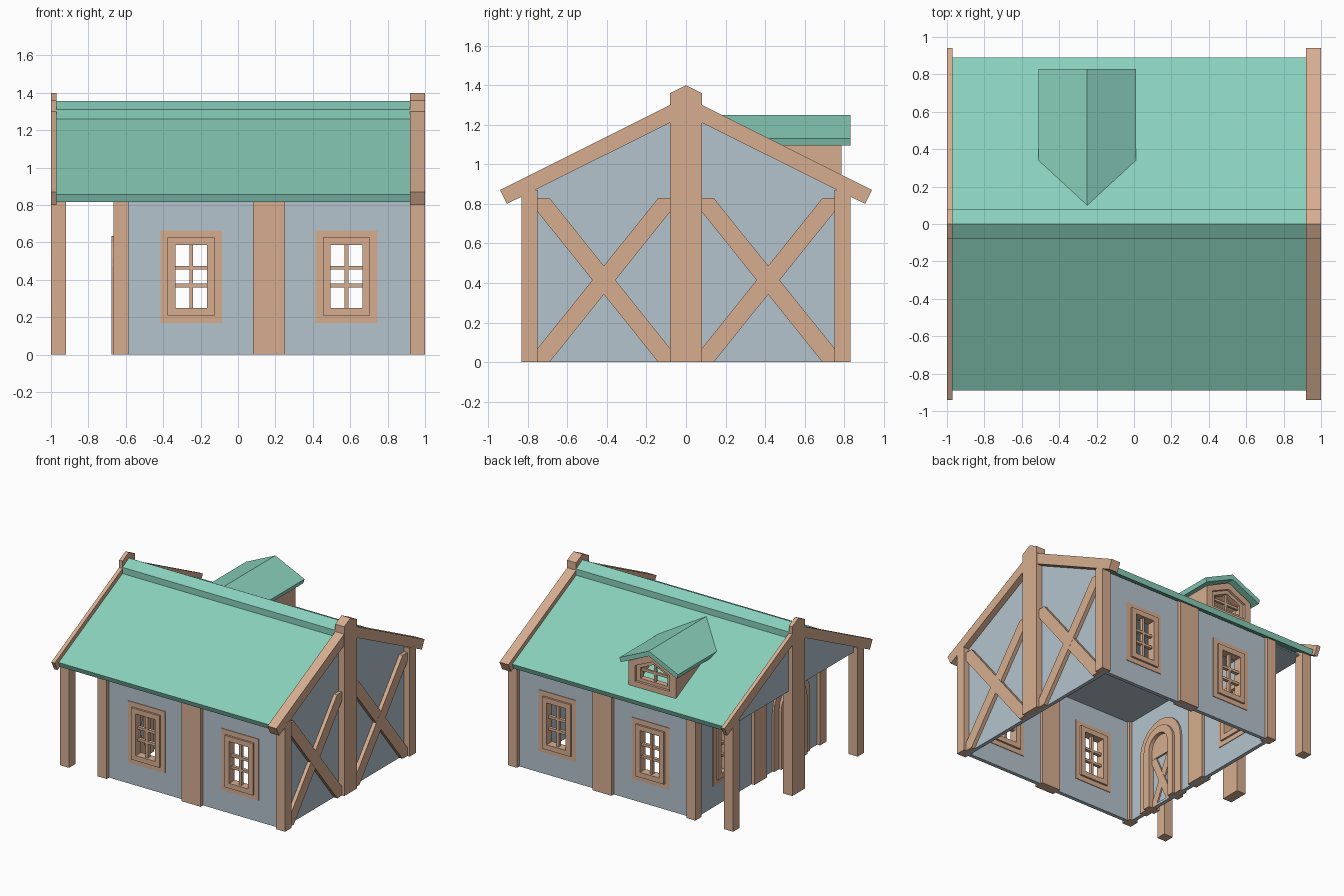
import bpy, bmesh, math

if "Cube" in bpy.data.objects:
    bpy.data.objects.remove(bpy.data.objects["Cube"])


def material(name, rgb):
    m = bpy.data.materials.new(name)
    m.diffuse_color = (*rgb, 1)
    m.use_nodes = True
    m.node_tree.nodes["Principled BSDF"].inputs["Base Color"].default_value = m.diffuse_color
    return m


WOOD = material("wood", (0.68, 0.42, 0.28))
WALL = material("plaster", (0.46, 0.55, 0.61))
ROOF = material("green_roof", (0.25, 0.63, 0.50))


def panel(name, loops, axis, a, b, mat):
    """Extrude a filled outline (with holes) from a to b along x, y or z."""
    cu = bpy.data.curves.new(name, 'CURVE')
    cu.dimensions, cu.fill_mode = '2D', 'BOTH'
    cu.extrude = abs(b - a) / 2
    for pts in loops:
        s = cu.splines.new('POLY')
        s.points.add(len(pts) - 1)
        for p, (u, v) in zip(s.points, pts):
            p.co = (u, v, 0, 1)
        s.use_cyclic_u = True
    tmp = bpy.data.objects.new(name + "_outline", cu)
    bpy.context.collection.objects.link(tmp)
    dg = bpy.context.evaluated_depsgraph_get()
    me = bpy.data.meshes.new_from_object(tmp.evaluated_get(dg))
    bpy.data.objects.remove(tmp)
    mid = (a + b) / 2
    bm = bmesh.new()
    bm.from_mesh(me)
    bmesh.ops.remove_doubles(bm, verts=bm.verts, dist=1e-5)
    for v in bm.verts:
        u, w, d = v.co
        v.co = {'x': (mid + d, u, w), 'y': (u, mid + d, w), 'z': (u, w, mid + d)}[axis]
    bmesh.ops.recalc_face_normals(bm, faces=bm.faces)
    for f in bm.faces:
        f.smooth = False
    bm.to_mesh(me)
    bm.free()
    me.materials.clear()
    me.materials.append(mat)
    ob = bpy.data.objects.new(name, me)
    bpy.context.collection.objects.link(ob)
    return ob


def rect(u0, u1, v0, v1):
    return [(u0, v0), (u1, v0), (u1, v1), (u0, v1)]


def box(name, x0, x1, y0, y1, z0, z1, mat=WOOD):
    return panel(name, [rect(x0, x1, y0, y1)], 'z', z0, z1, mat)


def arch(c, r, spring=0.47, z0=0.0):
    top = [(c + r * math.cos(math.pi * i / 10), spring + r * math.sin(math.pi * i / 10)) for i in range(11)]
    return [(c - r, z0), (c + r, z0)] + top


def win(c, grow):
    return rect(c - 0.085 - grow, c + 0.085 + grow, 0.25 - grow, 0.585 + grow)


def window(name, c, axis, face):
    """Flush outer casing, raised inner frame and glazing bars."""
    s = 1 if face > 0 else -1
    out = lambda d: face + s * d
    panel(name + "_casing", [win(c, 0.08), win(c, 0.041)], axis, out(0.005), out(-0.035), WOOD)
    panel(name + "_frame", [win(c, 0.041), win(c, 0)], axis, out(0.02), out(-0.05), WOOD)
    panel(name + "_mullion", [rect(c - 0.01, c + 0.01, 0.25, 0.585)], axis, out(0.0), out(-0.03), WOOD)
    for i, z in enumerate((0.37, 0.465)):
        panel(f"{name}_bar_{i}", [rect(c - 0.085, c + 0.085, z - 0.01, z + 0.01)],
              axis, out(-0.002), out(-0.028), WOOD)


# Long walls, front and back
for s, side in ((-1, "front"), (1, "back")):
    panel(side + "_wall", [rect(-0.62, 0.93, 0, 0.85), win(-0.25, 0.06), win(0.58, 0.06)],
          'y', s * 0.77, s * 0.80, WALL)
    for i, c in enumerate((-0.25, 0.58)):
        window(f"{side}_window_{i}", c, 'y', s * 0.80)
    y0, y1 = sorted((s * 0.75, s * 0.83))
    for nm, x0, x1 in (("left", -0.665, -0.585), ("middle", 0.08, 0.25), ("right", 0.92, 1.0),
                       ("porch", -1.0, -0.92)):
        box(f"{side}_{nm}_post", x0, x1, y0, y1, 0, 0.87, WOOD)

# Left wall behind the porch, with window and arched door
panel("left_wall", [rect(-0.78, 0.78, 0, 0.84), win(0.41, 0.06), arch(-0.41, 0.19, z0=0.02)],
      'x', -0.64, -0.61, WALL)
window("left_window", 0.41, 'x', -0.64)
box("left_middle_post", -0.665, -0.585, -0.08, 0.08, 0, 0.83)


def arch_frame(name, r0, r1, x0, x1):
    # Open-bottomed arch band drawn as one outline
    panel(name, [arch(-0.41, r0)[1:] + [(-0.41 - r0, 0), (-0.41 - r1, 0)] + arch(-0.41, r1)[:0:-1]],
          'x', x0, x1, WOOD)


arch_frame("door_casing", 0.23, 0.165, -0.655, -0.595)
arch_frame("door_frame", 0.165, 0.105, -0.675, -0.575)
panel("door_panel", [arch(-0.41, 0.105)], 'x', -0.63, -0.62, WALL)
panel("door_top", [arch(-0.41, 0.105, z0=0.40)], 'x', -0.645, -0.605, WOOD)
for s in (-1, 1):
    panel("door_brace", [[(-0.41 - s * 0.105, 0), (-0.41 - s * 0.06, 0),
                          (-0.41 + s * 0.105, 0.36), (-0.41 + s * 0.105, 0.40),
                          (-0.41 + s * 0.06, 0.40), (-0.41 - s * 0.105, 0.05)]],
          'x', -0.642 - s * 0.001, -0.608 - s * 0.001, WOOD)

# Gable walls and ceiling
panel("right_gable_wall", [[(-0.8, 0), (0.8, 0), (0.8, 0.86), (0, 1.255), (-0.8, 0.86)]], 'x', 0.92, 0.95, WALL)
panel("left_gable_wall", [[(-0.8, 0.83), (0.8, 0.83), (0.8, 0.86), (0, 1.255), (-0.8, 0.86)]],
      'x', -0.965, -0.945, WALL)
box("ceiling", -0.95, 0.93, -0.79, 0.79, 0.83, 0.84, WALL)

# Crossed braces on the right gable
for s in (-1, 1):
    up = [(0.08, 0), (0.14, 0), (0.75, 0.76), (0.75, 0.83), (0.69, 0.83), (0.08, 0.07)]
    down = [(0.83 - y, z) for y, z in up]
    for nm, pts, x in (("rising", up, 0.98), ("falling", down, 0.979)):
        panel(f"{nm}_brace", [[(s * y, z) for y, z in pts]], 'x', 0.94, x, WOOD)

# King posts with pointed tops
def king(name, z0, x0, x1):
    panel(name, [[(-0.08, z0), (0.08, z0), (0.08, 1.36), (0, 1.40), (-0.08, 1.36)]], 'x', x0, x1, WOOD)


king("right_king_post", 0, 0.92, 1.0)
king("left_king_post_top", 1.2, -1.0, -0.97)
box("left_king_post", -1.0, -0.92, -0.08, 0.08, 0, 1.2)

# Roof slopes, ridge cap and gable rafters
panel("main_roof", [[(0, 1.30), (0.89, 0.855), (0.875, 0.815), (0, 1.255), (-0.875, 0.815), (-0.89, 0.855)]],
      'x', -0.97, 0.92, ROOF)
panel("ridge_cap", [[(-0.08, 1.24), (0.08, 1.24), (0.08, 1.31), (0, 1.355), (-0.08, 1.31)]],
      'x', -0.97, 0.92, ROOF)
for nm, x0, x1 in (("left", -1.0, -0.97), ("right", 0.92, 0.999)):
    panel(nm + "_rafters", [[(0, 1.34), (0.94, 0.87), (0.905, 0.80), (0, 1.25), (-0.905, 0.80), (-0.94, 0.87)]],
          'x', x0, x1, WOOD)

# Dormer on the back slope, its rear trimmed to the roof plane
D = -0.25


def house(w, z0, z1, z2):
    return [(D - w, z0), (D + w, z0), (D + w, z1), (D, z2), (D - w, z1)]


dormer_roof = panel("dormer_roof", [[(D, 1.25), (D + 0.26, 1.13), (D + 0.25, 1.095), (D, 1.21),
                                     (D - 0.25, 1.095), (D - 0.26, 1.13)]], 'y', 0.1, 0.83, ROOF)
dormer_body = panel("dormer_body", [house(0.21, 0.905, 1.10, 1.20), house(0.155, 0.95, 1.075, 1.145)],
                    'y', 0.1, 0.785, WOOD)
for ob in (dormer_roof, dormer_body):
    for v in ob.data.vertices:
        if v.co.y < 0.5:
            v.co.y = min((1.29 - v.co.z) * 2, 0.77)
panel("dormer_window_frame", [house(0.155, 0.95, 1.075, 1.145), house(0.12, 0.975, 1.06, 1.115)],
      'y', 0.72, 0.765, WOOD)
box("dormer_mullion", D - 0.01, D + 0.01, 0.73, 0.75, 0.97, 1.12)
box("dormer_bar", D - 0.125, D + 0.125, 0.731, 0.749, 1.03, 1.05)
